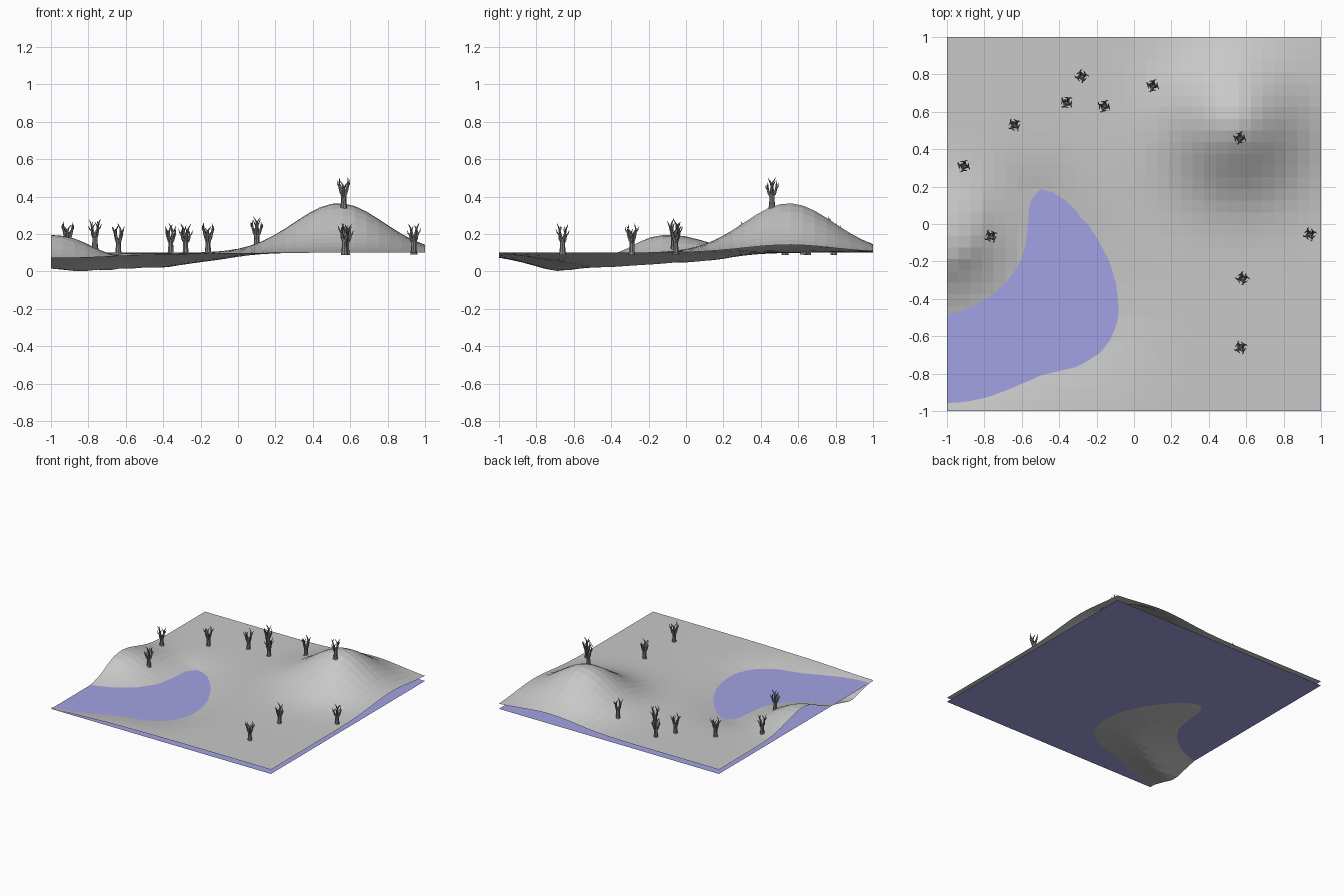
import bpy, bmesh, math, random
from mathutils import Vector

if "Cube" in bpy.data.objects:
    bpy.data.objects.remove(bpy.data.objects["Cube"])

random.seed(4)
WATER_Z = 0.065


def material(name, rgb):
    m = bpy.data.materials.new(name)
    m.diffuse_color = (*rgb, 1)
    m.use_nodes = True
    m.node_tree.nodes["Principled BSDF"].inputs["Base Color"].default_value = m.diffuse_color
    return m


GROUND = material("ground grey", (0.58, 0.58, 0.58))
WATER = material("water blue", (0.36, 0.36, 0.78))
BARK = material("bark dark grey", (0.22, 0.22, 0.22))

# Shoreline seen from above, continued past the left edge of the tile
SHORE = [Vector(p) for p in (
    (-1.4, -0.96), (-1, -0.955), (-0.9, -0.95), (-0.8, -0.93), (-0.65, -0.875),
    (-0.5, -0.81), (-0.3, -0.765), (-0.19, -0.7), (-0.11, -0.6), (-0.075, -0.48),
    (-0.09, -0.32), (-0.14, -0.17), (-0.22, -0.03), (-0.34, 0.11), (-0.42, 0.17),
    (-0.48, 0.19), (-0.55, 0.18), (-0.57, 0.0), (-0.6, -0.18), (-0.68, -0.31),
    (-0.79, -0.4), (-0.9, -0.455), (-1, -0.485), (-1.4, -0.53))]


def shore_distance(p):
    """Distance to the shoreline, negative inside the lake."""
    best, inside = 9.0, False
    for a, b in zip(SHORE, SHORE[1:] + SHORE[:1]):
        ab = b - a
        t = max(0, min(1, (p - a).dot(ab) / ab.length_squared))
        best = min(best, (p - a - ab * t).length)
        if (a.y > p.y) != (b.y > p.y) and p.x < a.x + ab.x * (p.y - a.y) / ab.y:
            inside = not inside
    return -best if inside else best


def bump(x, y, cx, cy, width):
    return math.exp(-((x - cx) ** 2 + (y - cy) ** 2) / (2 * width * width))


def ground_height(x, y):
    s = shore_distance(Vector((x, y)))
    z = WATER_Z + 0.265 * bump(x, y, 0.54, 0.55, 0.24)            # large hill
    if s < 0:                                                    # lake bed
        return max(0, z + 0.13 * s * (1 + 1.1 * bump(x, y, -0.85, -0.69, 0.25)))
    z += 0.035 * math.tanh(s / 0.2)                              # bank
    return z + 0.097 * bump(x, y, -1, -0.09, 0.2) * min(1, s / 0.25)  # small hill


def add_object(name, mesh, mat=None):
    if mat:
        mesh.materials.append(mat)
    ob = bpy.data.objects.new(name, mesh)
    bpy.context.collection.objects.link(ob)
    return ob


def sheet(name, segments, height, mat):
    bm = bmesh.new()
    bmesh.ops.create_grid(bm, x_segments=segments, y_segments=segments, size=1)
    for v in bm.verts:
        v.co.z = height(v.co.x, v.co.y)
    mesh = bpy.data.meshes.new(name)
    bm.to_mesh(mesh)
    bm.free()
    return add_object(name, mesh, mat)


# Terrain and the water sheet that cuts through it
sheet("terrain", 32, ground_height, GROUND)
sheet("water", 1, lambda x, y: WATER_Z, WATER)


def tube(bm, points, radii, sides=6):
    """Tapered limb along a path."""
    rings = []
    for i, p in enumerate(points):
        d = (points[min(i + 1, len(points) - 1)] - points[max(i - 1, 0)]).normalized()
        u = d.cross(Vector((0.3, 1, 0.1))).normalized()
        w = d.cross(u)
        rings.append([bm.verts.new(p + radii[i] * (
            u * math.cos(k * math.tau / sides) + w * math.sin(k * math.tau / sides)))
            for k in range(sides)])
    for a, b in zip(rings, rings[1:]):
        for k in range(sides):
            n = (k + 1) % sides
            bm.faces.new((a[k], a[n], b[n], b[k]))
    bm.faces.new(rings[0][::-1])
    bm.faces.new(rings[-1])


def polar(angle, r, z):
    return Vector((r * math.cos(angle), r * math.sin(angle), z))


# One bare tree: flared trunk, four twisting limbs with side twigs
bm = bmesh.new()
tube(bm, [Vector((0, 0, -0.008)), Vector((0, 0, 0.012)), Vector((0.001, 0, 0.04)),
          Vector((0, 0, 0.078))], [0.02, 0.016, 0.014, 0.014], 8)
for i, top in enumerate((0.16, 0.142, 0.155, 0.132)):
    a = i * math.tau / 4 + 0.3
    k = top / 0.16
    limb = [polar(a, 0.004, 0.06), polar(a, 0.015, 0.087 * k), polar(a + 0.15, 0.022, 0.112 * k),
            polar(a + 0.45, 0.024, 0.137 * k), polar(a + 0.95, 0.03, top)]
    tube(bm, limb, [0.010, 0.0085, 0.0065, 0.004, 0.0012])
    tube(bm, [limb[2], polar(a - 0.05, 0.033, 0.127 * k), polar(a - 0.3, 0.037, 0.148 * k)],
         [0.005, 0.0032, 0.001], 5)
bmesh.ops.recalc_face_normals(bm, faces=bm.faces)
tree_mesh = bpy.data.meshes.new("bare_tree")
bm.to_mesh(tree_mesh)
bm.free()
tree_mesh.materials.append(BARK)

# Trees scattered over the ground
SPOTS = [(-0.28, 0.79), (-0.36, 0.65), (-0.16, 0.63), (0.1, 0.74), (-0.64, 0.53), (-0.91, 0.31),
         (0.565, 0.46), (-0.765, -0.065), (0.94, -0.055), (0.58, -0.29), (0.57, -0.66)]
for i, (x, y) in enumerate(SPOTS):
    tree = add_object(f"tree_{i + 1}", tree_mesh)
    tree.location = (x, y, ground_height(x, y) - 0.004)
    tree.rotation_euler.z = random.uniform(0, math.tau)
